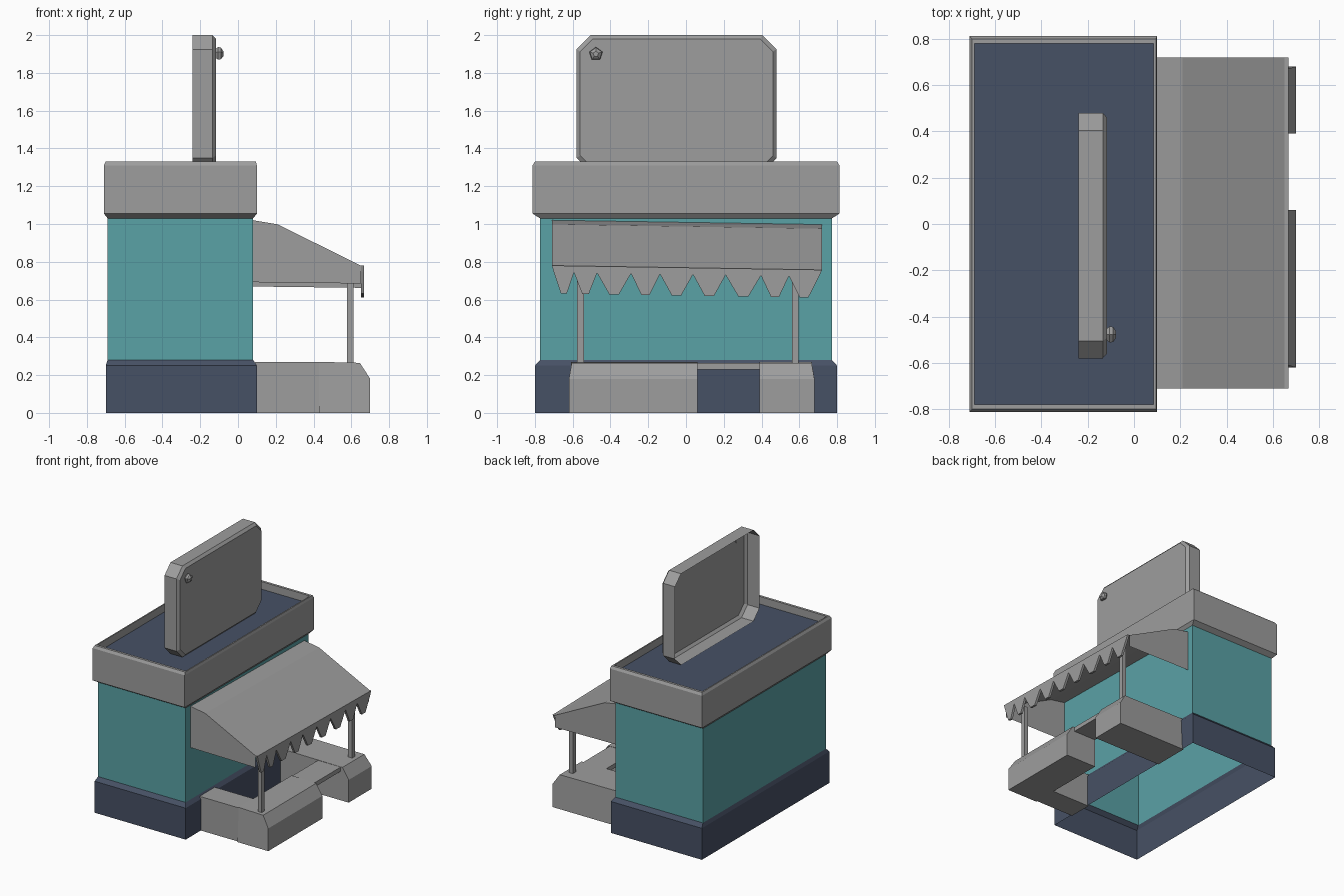
import bpy, bmesh, math

if "Cube" in bpy.data.objects:
    bpy.data.objects.remove(bpy.data.objects["Cube"])


def material(name, rgb):
    m = bpy.data.materials.new(name)
    m.diffuse_color = (*rgb, 1)
    m.use_nodes = True
    m.node_tree.nodes["Principled BSDF"].inputs["Base Color"].default_value = m.diffuse_color
    return m


GREY = material("plain grey", (0.34, 0.34, 0.34))
TEAL = material("wall teal", (0.102, 0.36, 0.38))
NAVY = material("dark navy", (0.062, 0.082, 0.13))


def make(name, verts, faces, mat):
    me = bpy.data.meshes.new(name)
    me.from_pydata(verts, [], faces)
    bm = bmesh.new()
    bm.from_mesh(me)
    bmesh.ops.recalc_face_normals(bm, faces=bm.faces)
    bm.to_mesh(me)
    bm.free()
    me.materials.append(mat)
    ob = bpy.data.objects.new(name, me)
    bpy.context.collection.objects.link(ob)
    return ob


def loft(name, rings, mat, start=True, end=True):
    """Skin a list of equal closed rings, with optional end caps."""
    n = len(rings[0])
    verts = [v for r in rings for v in r]
    faces = [(k * n + i, k * n + (i + 1) % n, (k + 1) * n + (i + 1) % n, (k + 1) * n + i)
             for k in range(len(rings) - 1) for i in range(n)]
    if start:
        faces.append(tuple(range(n)))
    if end:
        faces.append(tuple(range(len(verts) - n, len(verts))))
    return make(name, verts, faces, mat)


def rect(x0, x1, y, z):
    return [(x0, -y, z), (x1, -y, z), (x1, y, z), (x0, y, z)]


def box(name, x0, x1, y0, y1, z0, z1, mat):
    ring = lambda z: [(x0, y0, z), (x1, y0, z), (x1, y1, z), (x0, y1, z)]
    return loft(name, [ring(z0), ring(z1)], mat)


# Hollow building shell: plinth, walls, roof trim and sunken roof
loft("plinth", [rect(-.70, .10, .80, 0), rect(-.70, .10, .80, .25),
                rect(-.69, .08, .773, .28)], NAVY, False, False)
loft("walls", [rect(-.69, .08, .773, .28), rect(-.69, .08, .773, 1.03)], TEAL, False, False)
loft("roof_trim", [rect(-.69, .08, .773, 1.03), rect(-.71, .10, .812, 1.055),
                   rect(-.71, .10, .812, 1.31), rect(-.70, .095, .80, 1.33),
                   rect(-.69, .085, .78, 1.33), rect(-.69, .085, .78, 1.27)],
     GREY, False, False)
make("roof", rect(-.69, .085, .78, 1.27), [(0, 1, 2, 3)], NAVY)


# Counter blocks with a sloped front edge
def counter(name, x0, y0, y1, in0, in1):
    prof = [(x0, 0), (.70, 0), (.70, .18), (.645, .265), (x0, .27)]
    rings = [[(x, y + (inset if z > .2 else 0), z) for x, z in prof]
             for y, inset in ((y0, in0), (y1, -in1))]
    return loft(name, rings, GREY)


counter("counter_front", .43, -.62, .06, .015, 0)
counter("counter_end", .09, .39, .68, 0, .015)
box("counter_wing", .09, .43, -.61, -.42, 0, .269, GREY)
box("counter_flap", .43, .63, .06, .39, .23, .264, GREY)

# Awning posts
for side, y in (("front", -.558), ("back", .578)):
    box(side + "_awning_post", .577, .612, y - .018, y + .018, .26, .72, GREY)


# Awning shell, leaning slightly down toward the back
def lean(y):
    return -.016 * (y + .71)


prof = [(.08, 1.02), (.21, .998), (.65, .78), (.65, .685), (.08, .692)]
verts = [(x, y, z + lean(y)) for y in (-.71, .72) for x, z in prof]
make("awning", verts, [(0, 1, 6, 5), (1, 2, 7, 6), (0, 1, 2, 3, 4), (5, 6, 7, 8, 9)], GREY)

# Zigzag valance along the awning edge
peaks = [-.70, -.593, -.471, -.291, -.138, .037, .21, .397, .545, .705]
edge = [(.72, .78), (-.71, .78)]
for a, b in zip(peaks, peaks[1:]):
    m = (a + b) / 2
    w = (b - a) * .14
    edge += [(a, .745), (m - w, .632), (m + w, .632)]
edge.append((peaks[-1], .745))
loft("awning_valance", [[(x, y, z + lean(y)) for y, z in edge] for x in (.65, .668)], GREY)


# Rooftop sign: tray with cut corners, open at the back
def octagon(x, d):
    y0, y1, z0, z1, c = -.58 + d, .48 - d, 1.275 + d, 2.0 - d, .075 - d * .4
    return [(x, y0 + c, z0), (x, y1 - c, z0), (x, y1, z0 + c), (x, y1, z1 - c),
            (x, y1 - c, z1), (x, y0 + c, z1), (x, y0, z1 - c), (x, y0, z0 + c)]


loft("sign_panel", [octagon(-.24, 0), octagon(-.135, 0), octagon(-.117, .02)],
     GREY, False, True)


# Five-sided stud on the sign
def pentagon(x, r):
    return [(x, -.477 + r * math.sin(i * math.tau / 5), 1.90 + r * math.cos(i * math.tau / 5))
            for i in range(5)]


loft("sign_stud", [pentagon(-.12, .025), pentagon(-.105, .037),
                   pentagon(-.09, .034), pentagon(-.078, .015)], GREY)
